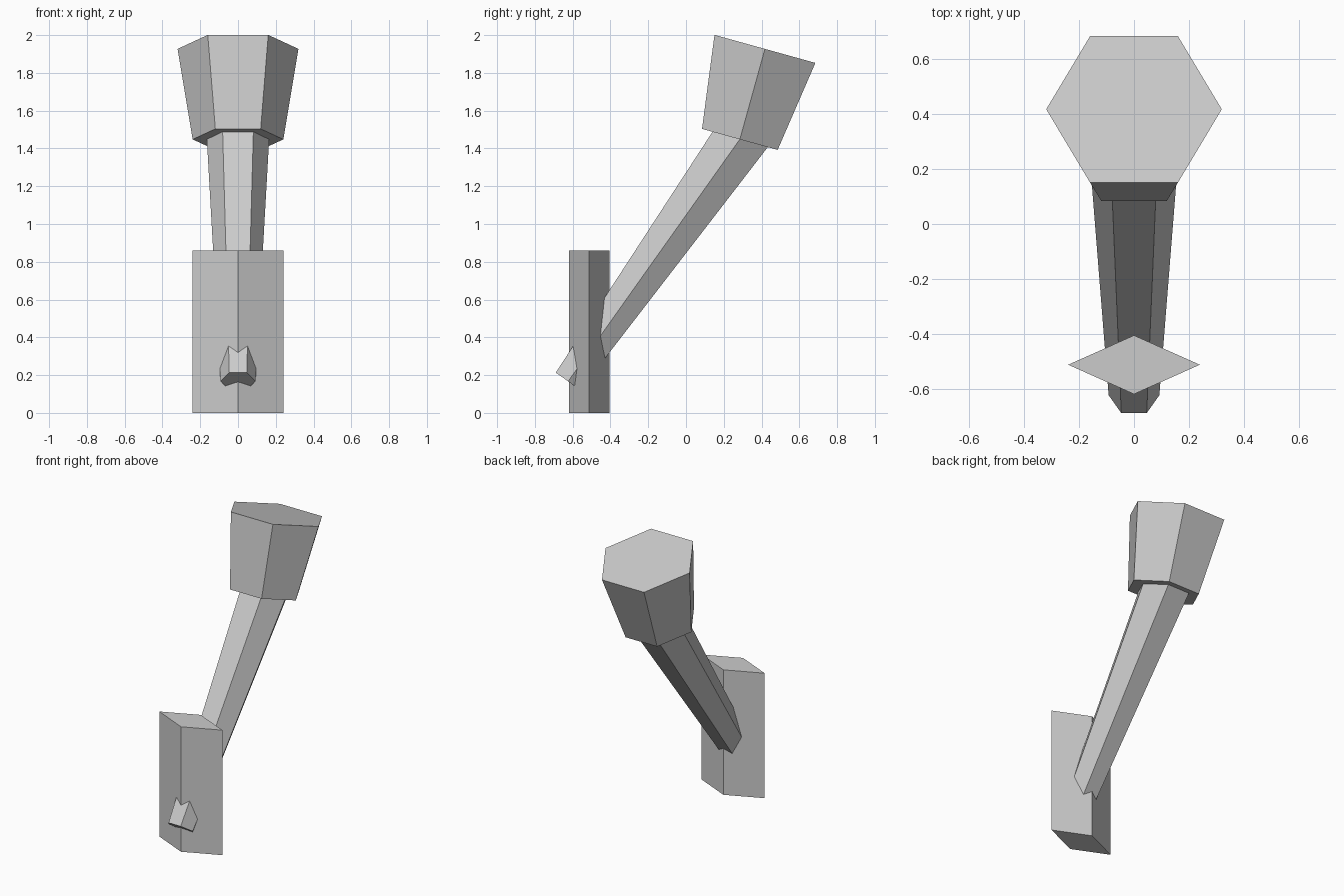
import bpy, bmesh, math
from mathutils import Vector

if "Cube" in bpy.data.objects:
    bpy.data.objects.remove(bpy.data.objects["Cube"])

grey = bpy.data.materials.new("plain grey")
grey.diffuse_color = (0.6, 0.6, 0.6, 1)
grey.use_nodes = True
grey.node_tree.nodes["Principled BSDF"].inputs["Base Color"].default_value = grey.diffuse_color


def frustum(name, sides, p0, r0, p1, r1, squash=1.0):
    """Closed tapered prism from p0 to p1 with corners pointing along +-x."""
    p0, p1 = Vector(p0), Vector(p1)
    u = Vector((1, 0, 0))
    v = (p1 - p0).normalized().cross(u)
    bm = bmesh.new()
    rings = []
    for p, r in ((p0, r0), (p1, r1)):
        angles = [2 * math.pi * i / sides for i in range(sides)]
        rings.append([bm.verts.new(p + u * r * math.cos(a) + v * r * squash * math.sin(a))
                      for a in angles])
    low, high = rings
    bm.faces.new(low[::-1])
    bm.faces.new(high)
    for i in range(sides):
        j = (i + 1) % sides
        bm.faces.new((low[i], low[j], high[j], high[i]))
    bmesh.ops.recalc_face_normals(bm, faces=bm.faces)
    mesh = bpy.data.meshes.new(name)
    bm.to_mesh(mesh)
    bm.free()
    mesh.materials.append(grey)
    obj = bpy.data.objects.new(name, mesh)
    bpy.context.collection.objects.link(obj)
    return obj


# Diamond-shaped wall plate
frustum("wall_plate", 4, (0, -0.513, 0), 0.24, (0, -0.513, 0.86), 0.24, squash=0.107 / 0.24)

# Slanted handle, running through the plate and ending inside the head
foot, neck = Vector((0, -0.624, 0.167)), Vector((0, 0.286, 1.45))
stretch = 1.07
frustum("handle", 6, foot, 0.0925, foot.lerp(neck, stretch), 0.0925 + 0.0725 * stretch)

# Flared torch head, tilted less than the handle
frustum("torch_head", 6, (0, 0.285, 1.448), 0.24, (0, 0.418, 1.927), 0.32)
